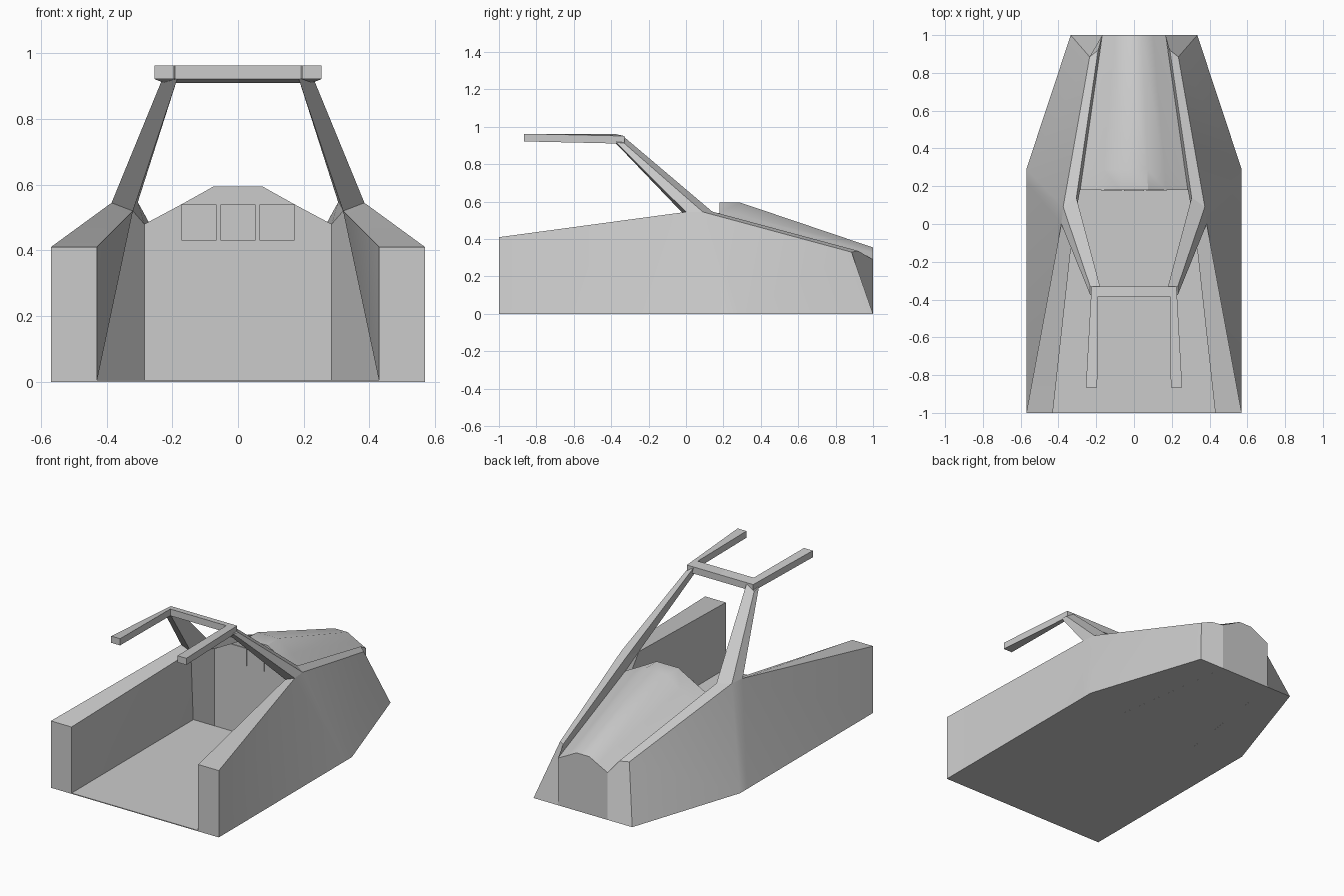
import bpy, bmesh, math
from mathutils import Vector

cube = bpy.data.objects.get("Cube")
if cube:
    bpy.data.objects.remove(cube, do_unlink=True)

grey = bpy.data.materials.new("light_grey")
grey.use_nodes = True
grey.diffuse_color = (0.6, 0.6, 0.6, 1)
grey.node_tree.nodes["Principled BSDF"].inputs["Base Color"].default_value = (0.6, 0.6, 0.6, 1)


def build(name, faces, mirror=False, smooth=False):
    """Mesh from faces given as lists of named points; shared points are welded."""
    bm = bmesh.new()
    verts = {}
    for face in faces:
        loop = []
        for p in face:
            key = tuple(round(c, 4) for c in p)
            if key not in verts:
                verts[key] = bm.verts.new(key)
            loop.append(verts[key])
        bm.faces.new(loop)
    bmesh.ops.recalc_face_normals(bm, faces=bm.faces)
    mesh = bpy.data.meshes.new(name)
    bm.to_mesh(mesh)
    bm.free()
    mesh.materials.append(grey)
    obj = bpy.data.objects.new(name, mesh)
    bpy.context.collection.objects.link(obj)
    if smooth:
        bpy.ops.object.select_all(action='DESELECT')
        obj.select_set(True)
        bpy.context.view_layer.objects.active = obj
        bpy.ops.object.shade_smooth_by_angle(angle=math.radians(32))
    if mirror:
        obj.modifiers.new("Mirror", 'MIRROR')
    return obj


def bridge(a, b, caps=True):
    """Side faces between two matching loops, with optional end caps."""
    n = len(a)
    sides = [[a[i], a[(i + 1) % n], b[(i + 1) % n], b[i]] for i in range(n)]
    return sides + ([a, b] if caps else [])


def box(name, x0, x1, y0, y1, z0, z1):
    plan = [(x0, y0), (x1, y0), (x1, y1), (x0, y1)]
    return build(name, bridge([(x, y, z0) for x, y in plan], [(x, y, z1) for x, y in plan]))


# Shared hull points on the left side
in_front, out_front = (0.43, -1, 0), (0.57, -1, 0)
out_mid, out_knee, out_rear = (0.57, 0.22, 0), (0.57, 0.29, 0), (0.335, 1, 0)
core_rear, core_front, in_rear = (0.168, 1, 0), (0.285, 0.18, 0), (0.43, 0.18, 0)
in_front_top, out_front_top = (0.43, -1, 0.41), (0.57, -1, 0.41)
post_a, post_b = (0.385, 0, 0.545), (0.375, 0.09, 0.545)
post_c, post_d = (0.305, 0.14, 0.547), (0.32, 0, 0.52)
rail_out, rail_in = (0.235, 0.885, 0.33), (0.19, 0.92, 0.337)
cowl_rear, cowl_front = (0.168, 1, 0.29), (0.285, 0.18, 0.48)

# Side hulls: cargo wall, knee strip, rear flank and sloping rail
build("side_hull", [
    [in_front, out_front, out_front_top, in_front_top],
    [in_front_top, out_front_top, post_a, post_d],
    [out_front, out_mid, post_a, out_front_top],
    [out_mid, out_knee, post_b, post_a],
    [out_knee, out_rear, rail_out, post_b],
    [post_b, rail_out, rail_in, post_c],
    [out_rear, core_rear, cowl_rear, rail_in, rail_out],
    [post_c, rail_in, cowl_rear, cowl_front],
    [post_a, post_b, post_c, post_d],
    [post_d, post_c, cowl_front],
    [in_front, in_front_top, post_d],
    [in_front, post_d, in_rear],
    [in_rear, post_d, cowl_front, core_front],
    [core_front, cowl_front, cowl_rear, core_rear],
    [in_front, out_front, out_mid, out_knee, out_rear, core_rear, core_front, in_rear],
], mirror=True, smooth=True)

# Open bay floor
box("bay_floor", -0.43, 0.43, -1, 0.18, 0, 0.005)


# Rounded engine cowling, lofted through three stations
def station(y, half, edge, top):
    arch = [(1, 0), (0.6, 0.53), (0.26, 1)]
    right = [(half, y, 0)] + [(half * u, y, edge + (top - edge) * v) for u, v in arch]
    return right + [(-x, y, z) for x, y, z in reversed(right)]


s1 = station(0.18, 0.285, 0.48, 0.595)
s2 = station(0.29, 0.269, 0.4545, 0.595)
s3 = station(1, 0.168, 0.29, 0.355)
build("cowling", bridge(s1, s2, False) + bridge(s2, s3, False) + [s1, s3], smooth=True)

# Three instrument panels on the bulkhead
for i, side in enumerate(("right", "middle", "left")):
    x = (i - 1) * 0.119
    box(side + "_instrument_panel", x - 0.053, x + 0.053, 0.175, 0.182, 0.43, 0.54)

# Slanted posts rising from the hull shoulders
post_top = [(0.232, -0.375, 0.918), (0.232, -0.33, 0.912), (0.18, -0.33, 0.945), (0.185, -0.385, 0.922)]
build("post", bridge([post_a, post_b, post_c, post_d], post_top), mirror=True)

# Overhead frame: crossbar with two forward arms, back edge slightly lowered
plan = [(0, -0.33), (0.225, -0.33), (0.255, -0.865), (0.195, -0.865), (0.19, -0.385), (0, -0.385)]


def frame_loop(z):
    return [(x, y, z - (0.012 if y > -0.35 else 0)) for x, y in plan]


low, high = frame_loop(0.922), frame_loop(0.963)
frame = [f for f in bridge(low, high) if any(p[0] > 0 for p in f)]
build("overhead_frame", frame, mirror=True)
